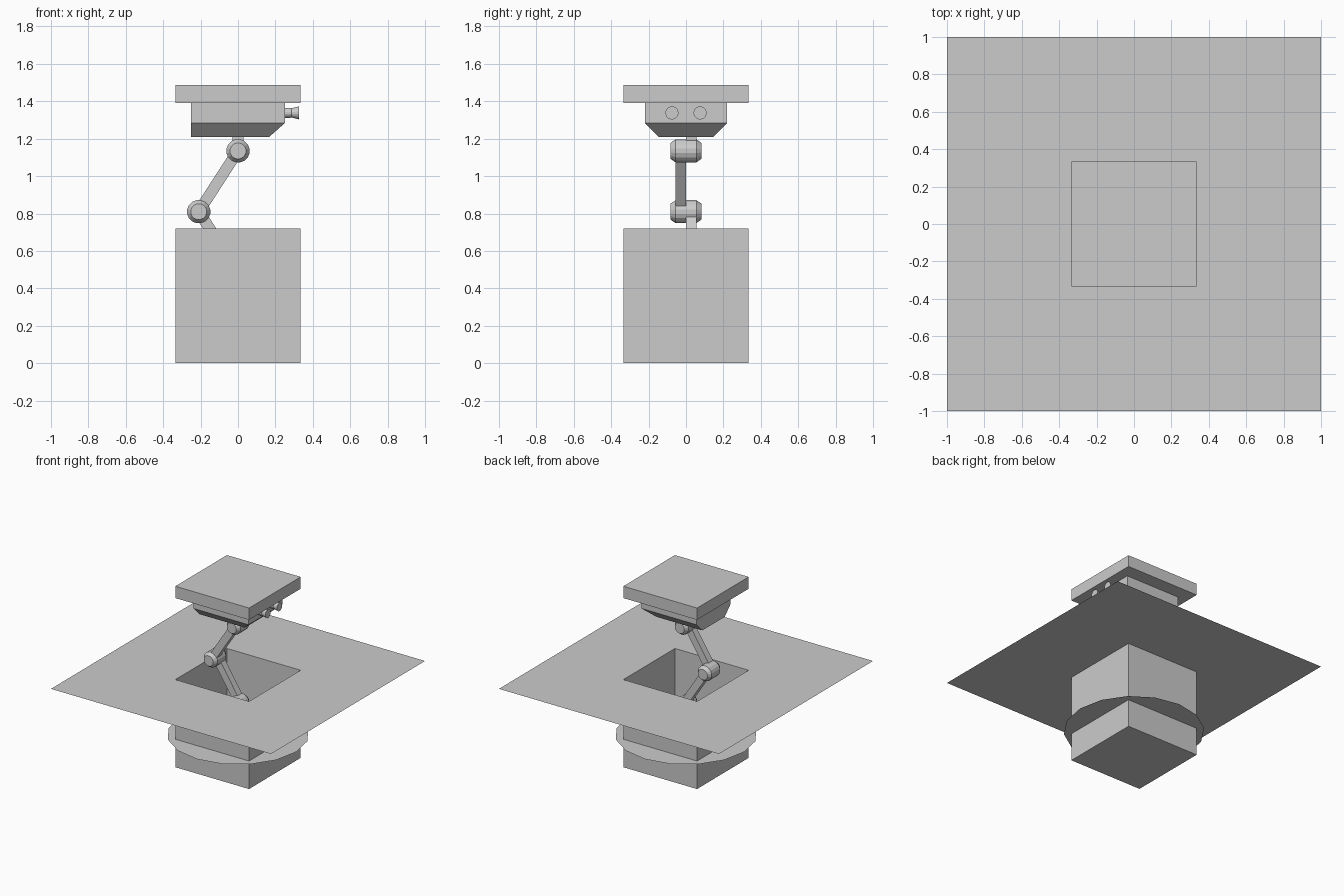
import bpy, bmesh, math
from mathutils import Matrix, Vector

if "Cube" in bpy.data.objects:
    bpy.data.objects.remove(bpy.data.objects["Cube"])


def finish(name, bm):
    me = bpy.data.meshes.new(name)
    bm.to_mesh(me)
    bm.free()
    ob = bpy.data.objects.new(name, me)
    bpy.context.collection.objects.link(ob)
    return ob


def loft(name, rings):
    """Skin closed rings of equal length and cap both ends."""
    bm = bmesh.new()
    rs = [[bm.verts.new(p) for p in r] for r in rings]
    n = len(rs[0])
    for a, b in zip(rs, rs[1:]):
        for i in range(n):
            j = (i + 1) % n
            bm.faces.new((a[i], a[j], b[j], b[i]))
    bm.faces.new(rs[0][::-1])
    bm.faces.new(rs[-1])
    bmesh.ops.recalc_face_normals(bm, faces=bm.faces)
    return finish(name, bm)


def rect(x0, x1, y0, y1, z):
    return [(x0, y0, z), (x1, y0, z), (x1, y1, z), (x0, y1, z)]


def box(name, x0, x1, y0, y1, z0, z1):
    return loft(name, [rect(x0, x1, y0, y1, z0), rect(x0, x1, y0, y1, z1)])


def turned(name, profile, axis, centre, n=16):
    """Faceted round part: profile is (distance along axis, radius)."""
    c = Vector(centre)
    rings = []
    for d, r in profile:
        ring = []
        for i in range(n):
            t = 2 * math.pi * (i + 0.5) / n
            u, v = r * math.cos(t), r * math.sin(t)
            ring.append(c + Vector((u, d, v) if axis == 'y' else (d, u, v)))
        rings.append(ring)
    return loft(name, rings)


def arm(name, a, b, y0, y1, w=0.03):
    """Square bar between two (x, z) points."""
    a, b = Vector((a[0], 0, a[1])), Vector((b[0], 0, b[1]))
    d = (b - a).normalized()
    s = Vector((-d.z, 0, d.x)) * w
    Y0, Y1 = Vector((0, y0, 0)), Vector((0, y1, 0))
    return loft(name, [[p + s + Y0, p - s + Y0, p - s + Y1, p + s + Y1] for p in (a, b)])


H, G = 0.335, 0.72

# Ground sheet with square opening and open pit below
bm = bmesh.new()
outer = [bm.verts.new(p) for p in rect(-1, 1, -1, 1, G)]
rim = [bm.verts.new(p) for p in rect(-H, H, -H, H, G)]
floor = [bm.verts.new(p) for p in rect(-H, H, -H, H, 0)]
for i in range(4):
    j = (i + 1) % 4
    bm.faces.new((outer[i], outer[j], rim[j], rim[i]))
    bm.faces.new((rim[i], rim[j], floor[j], floor[i]))
bm.faces.new(floor)
finish("ground_and_pit", bm)

# Flat turntable disc
bm = bmesh.new()
bmesh.ops.create_circle(bm, cap_ends=True, segments=16, radius=0.53,
                        matrix=Matrix.Translation((0, 0, 0.23)))
finish("turntable_disc", bm)

# Folding arm with three chamfered joints
joints = {"shoulder": (0, 0.485), "elbow": (-0.21, 0.81), "wrist": (0, 1.135)}
for name, (x, z) in joints.items():
    turned(name + "_joint",
           [(-0.083, 0.043), (-0.055, 0.063), (0.055, 0.063), (0.083, 0.043)],
           'y', (x, 0, z))
arm("lower_arm", joints["shoulder"], joints["elbow"], 0, 0.057)
arm("upper_arm", joints["elbow"], joints["wrist"], -0.057, 0)
box("base_stem", -0.03, 0.03, -0.057, 0, 0.23, 0.485)
box("head_stem", -0.03, 0.03, 0, 0.057, 1.135, 1.215)

# Head with tapered underside, and the lid plate
loft("head", [rect(-0.25, 0.165, -0.145, 0.145, 1.208),
              rect(-0.25, 0.25, -0.22, 0.22, 1.283),
              rect(-0.25, 0.25, -0.22, 0.22, 1.39)])
box("lid", -H, H, -H, H, 1.39, 1.487)

# Twin barrels with flared muzzles
for side, y in (("right", -0.075), ("left", 0.075)):
    turned(side + "_barrel",
           [(0.24, 0.027), (0.28, 0.027), (0.285, 0.025), (0.325, 0.035)],
           'x', (0, y, 1.338))
